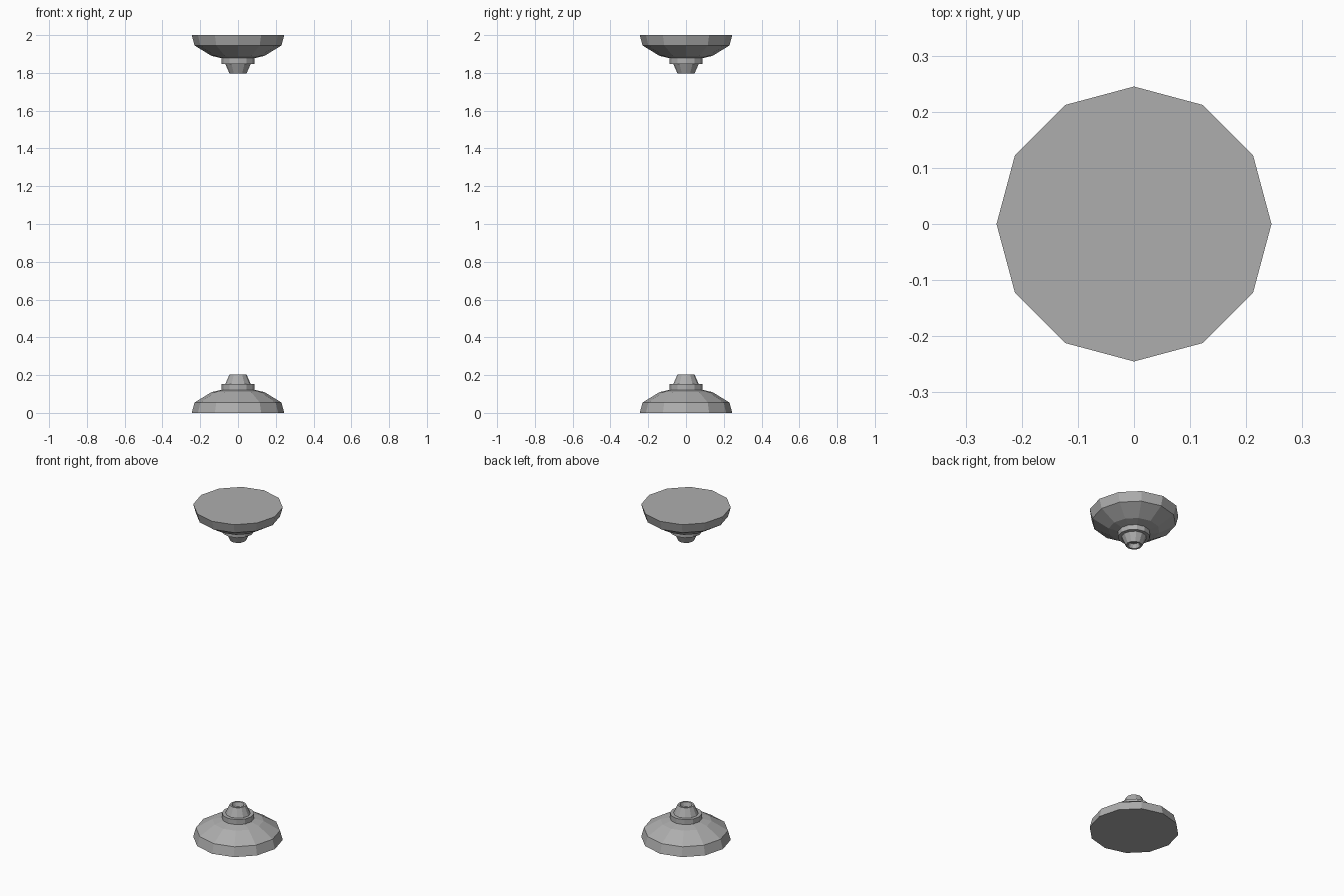
import bpy, bmesh, math

if "Cube" in bpy.data.objects:
    bpy.data.objects.remove(bpy.data.objects["Cube"])

SIDES = 12

# Mid-grey metal
metal = bpy.data.materials.new("grey_metal")
metal.diffuse_color = (0.42, 0.42, 0.42, 1)
metal.use_nodes = True
metal.node_tree.nodes["Principled BSDF"].inputs["Base Color"].default_value = metal.diffuse_color


def lathe(name, profile, flip=False):
    """Revolve (radius, z) points about z, closing both ends with flat caps."""
    bm = bmesh.new()
    rings = []
    for r, z in profile:
        z = 2 - z if flip else z
        rings.append([bm.verts.new((r * math.cos(2 * math.pi * i / SIDES),
                                    r * math.sin(2 * math.pi * i / SIDES), z))
                      for i in range(SIDES)])
    for a, b in zip(rings, rings[1:]):
        for i in range(SIDES):
            j = (i + 1) % SIDES
            bm.faces.new((a[i], a[j], b[j], b[i]))
    bm.faces.new(rings[0])
    bm.faces.new(rings[-1])
    bmesh.ops.recalc_face_normals(bm, faces=bm.faces)
    mesh = bpy.data.meshes.new(name)
    bm.to_mesh(mesh)
    bm.free()
    mesh.materials.append(metal)
    obj = bpy.data.objects.new(name, mesh)
    bpy.context.collection.objects.link(obj)
    return obj


# Stepped dish, collar ring and hollow tapered nozzle
emitter = [(0.245, 0), (0.23, 0.055), (0.14, 0.11), (0.088, 0.122),
           (0.088, 0.152), (0.068, 0.152), (0.045, 0.203),
           (0.034, 0.203), (0.026, 0.178)]

# Floor unit and its mirrored ceiling unit
lathe("floor_emitter", emitter)
lathe("ceiling_emitter", emitter, flip=True)
